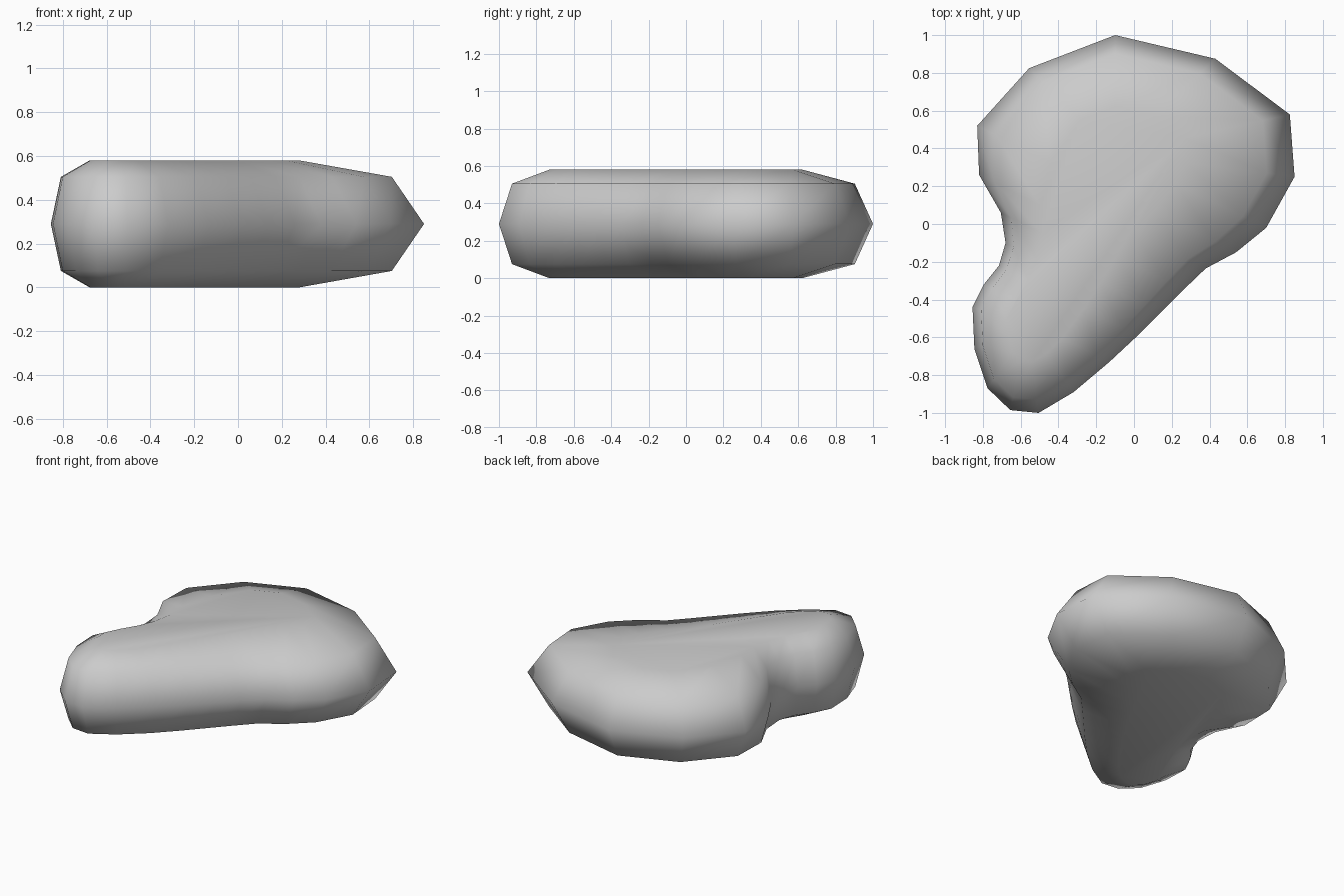
import bpy, bmesh
from mathutils import Vector
from mathutils.geometry import intersect_point_line

if "Cube" in bpy.data.objects:
    bpy.data.objects.remove(bpy.data.objects["Cube"])

# Widest outline of the pebble seen from above, counter-clockwise
OUTLINE = [(-.10, 1.0), (-.555, .825), (-.83, .52), (-.82, .26), (-.705, .06),
           (-.68, -.10), (-.715, -.22), (-.795, -.32), (-.855, -.44), (-.845, -.66),
           (-.775, -.87), (-.655, -.985), (-.505, -1.0), (-.32, -.89), (-.13, -.73),
           (.02, -.59), (.14, -.47), (.26, -.35), (.38, -.235), (.54, -.15),
           (.70, -.02), (.85, .25), (.825, .58), (.43, .875)]
# Spine between the small lobe and the large lobe
LOBE_A, LOBE_B = Vector((-.56, -.55)), Vector((-.10, .37))
# (height, pull towards the spine) for each ring, bottom to top
RINGS = [(0, .6), (.075, .155), (.29, 0), (.505, .155), (.58, .6)]


def spine_point(p):
    q, t = intersect_point_line(p, LOBE_A, LOBE_B)
    return LOBE_A.lerp(LOBE_B, min(max(t, 0), 1))


bm = bmesh.new()
rings = []
for z, pull in RINGS:
    ring = []
    for xy in OUTLINE:
        p = Vector(xy)
        q = p.lerp(spine_point(p), pull)
        ring.append(bm.verts.new((q.x, q.y, z)))
    rings.append(ring)

# Skin the sides and close both flat caps
n = len(OUTLINE)
for lo, hi in zip(rings, rings[1:]):
    for i in range(n):
        j = (i + 1) % n
        bm.faces.new((lo[i], lo[j], hi[j], hi[i]))
bm.faces.new(rings[0][::-1])
bm.faces.new(rings[-1])
bmesh.ops.recalc_face_normals(bm, faces=bm.faces)
for f in bm.faces:
    f.smooth = True

mesh = bpy.data.meshes.new("pebble")
bm.to_mesh(mesh)
bm.free()
pebble = bpy.data.objects.new("pebble", mesh)
bpy.context.collection.objects.link(pebble)
